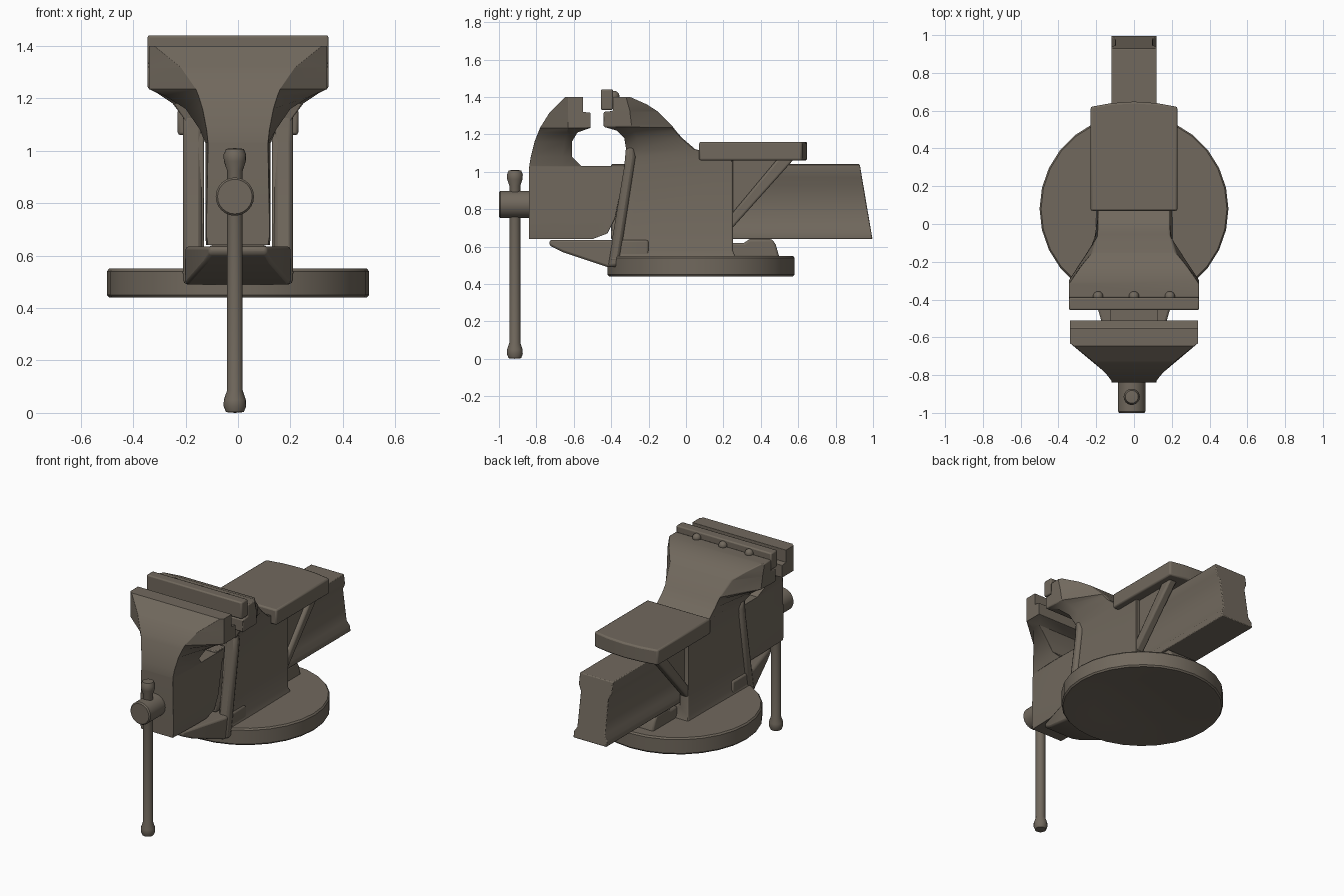
import bpy, bmesh, math
from mathutils import Matrix

cube = bpy.data.objects.get("Cube")
if cube:
    bpy.data.objects.remove(cube, do_unlink=True)

# Single cast-iron colour
iron = bpy.data.materials.new("warm grey iron")
iron.use_nodes = True
iron.diffuse_color = (0.165, 0.14, 0.11, 1)
iron.node_tree.nodes["Principled BSDF"].inputs["Base Color"].default_value = iron.diffuse_color


def finish(name, bm, bevel=0, mirror=False, cutter=None):
    """Turn a bmesh into a finished, smooth-shaded object."""
    bmesh.ops.remove_doubles(bm, verts=bm.verts, dist=0.0001)
    bmesh.ops.recalc_face_normals(bm, faces=bm.faces)
    mesh = bpy.data.meshes.new(name)
    bm.to_mesh(mesh)
    bm.free()
    mesh.materials.append(iron)
    obj = bpy.data.objects.new(name, mesh)
    bpy.context.collection.objects.link(obj)
    if mirror:
        obj.modifiers.new("mirror", "MIRROR")
    if cutter:
        cut = obj.modifiers.new("channel", "BOOLEAN")
        cut.operation = "DIFFERENCE"
        cut.solver = "EXACT"
        cut.object = cutter
    if bevel:
        edge = obj.modifiers.new("bevel", "BEVEL")
        edge.width = bevel
        edge.segments = 2
        edge.limit_method = "ANGLE"
        edge.angle_limit = math.radians(45)
    bpy.ops.object.select_all(action="DESELECT")
    obj.select_set(True)
    bpy.context.view_layer.objects.active = obj
    bpy.ops.object.shade_smooth_by_angle(angle=math.radians(35))
    return obj


def loft(name, rings, **options):
    """Skin a list of point rings and cap both ends."""
    bm = bmesh.new()
    loops = [[bm.verts.new(p) for p in ring] for ring in rings]
    for low, high in zip(loops, loops[1:]):
        for i in range(len(low)):
            j = (i + 1) % len(low)
            bm.faces.new((low[i], low[j], high[j], high[i]))
    bm.faces.new(loops[0])
    bm.faces.new(loops[-1])
    return finish(name, bm, **options)


def box(name, x, y, z, **options):
    corners = [(x[0], z[0]), (x[1], z[0]), (x[1], z[1]), (x[0], z[1])]
    return loft(name, [[(a, depth, b) for a, b in corners] for depth in y], **options)


def side_prism(name, profile, x, **options):
    """Extrude a (y, z) side profile across x."""
    return loft(name, [[(a, y, z) for y, z in profile] for a in x], **options)


def casting(name, levels, **options):
    """Stack symmetric sections: height, then (y, half width) front, middle, back."""
    rings = []
    for z, yf, wf, ym, wm, yb, wb in levels:
        half = [(wf, yf), (wm, ym), (wb, yb)]
        rings.append([(w, y, z) for w, y in half] + [(-w, y, z) for w, y in reversed(half)])
    return loft(name, rings, **options)


def lathe(name, profile, steps, matrix, **options):
    """Spin a (radius, height) profile about its local z axis."""
    bm = bmesh.new()
    verts = [bm.verts.new((r, 0, z)) for r, z in profile]
    edges = [bm.edges.new(pair) for pair in zip(verts, verts[1:])]
    bmesh.ops.spin(bm, geom=verts + edges, cent=(0, 0, 0), axis=(0, 0, 1),
                   angle=math.tau, steps=steps, use_duplicate=False)
    bm.transform(matrix)
    return finish(name, bm, **options)


# Round base with a shallow hollow underside
lathe("round_base",
      [(0, .47), (.3, .46), (.47, .44), (.492, .44), (.5, .45), (.5, .54), (.492, .55), (0, .55)],
      28, Matrix.Translation((0, .08, 0)))

# Fixed body and rear jaw, with a channel for the slide
channel = box("channel_cutter", (-.13, .13), (-.7, .5), (.63, 1.045))
channel.hide_render = True
channel.hide_viewport = True
casting("fixed_jaw_body", [
    (.53, -.4, .215, -.3, .215, .27, .205),
    (.58, -.39, .19, -.3, .19, .25, .19),
    (1.03, -.33, .19, -.25, .19, .25, .19),
    (1.08, -.32, .2, -.25, .19, .25, .19),
    (1.12, -.32, .205, -.25, .2, .05, .19),
    (1.18, -.33, .25, -.26, .24, -.02, .19),
    (1.22, -.37, .31, -.28, .29, -.055, .19),
    (1.24, -.44, .345, -.29, .34, -.07, .195),
    (1.32, -.44, .345, -.3, .345, -.15, .22),
    (1.325, -.39, .345, -.3, .345, -.155, .225),
    (1.36, -.39, .345, -.31, .345, -.21, .27),
    (1.4, -.39, .345, -.32, .345, -.3, .335),
], bevel=.006, cutter=channel)

# Rounded posts on the front edge of the body
side_prism("front_post", [(-.42, .49), (-.36, .49), (-.27, 1.08), (-.28, 1.14),
                          (-.32, 1.14), (-.33, 1.03)],
           (.135, .21), bevel=.018, mirror=True)

# Sloping nose under the slide
loft("lower_nose", [[(-w, y, low), (w, y, low), (w, y, .635), (-w, y, .635)]
                    for y, w, low in [(-.73, .11, .605), (-.66, .13, .57),
                                      (-.42, .2, .49), (-.2, .2, .49)]], bevel=.012)

# Moving jaw
casting("moving_jaw", [
    (.64, -.84, .115, -.6, .122, -.5, .122),
    (.67, -.84, .12, -.6, .124, -.42, .124),
    (.75, -.84, .12, -.6, .124, -.38, .124),
    (1.0, -.84, .115, -.62, .124, -.33, .124),
    (1.03, -.838, .115, -.64, .124, -.33, .124),
    (1.031, -.838, .115, -.66, .126, -.56, .126),
    (1.08, -.83, .12, -.66, .145, -.61, .145),
    (1.16, -.81, .135, -.65, .2, -.61, .2),
    (1.21, -.79, .15, -.635, .28, -.58, .28),
    (1.235, -.78, .16, -.63, .34, -.51, .34),
    (1.315, -.73, .215, -.63, .34, -.51, .34),
    (1.32, -.725, .22, -.63, .34, -.55, .34),
    (1.4, -.645, .32, -.63, .34, -.55, .34),
], bevel=.006)

# Slide bar with an I-shaped section and a slanted rear end
half = [(.12, 1.04), (.12, .97), (.1, .93), (.1, .71), (.12, .68), (.12, .64)]
section = half + [(-x, z) for x, z in reversed(half)]
loft("slide_bar", [[(x, -.4, z) for x, z in section],
                   [(x, .997 - (z - .64) * .17, z) for x, z in section]], bevel=.005)

# Anvil plate with a bowed rear edge
outline = [(-.23, .07), (.23, .07), (.23, .62), (.12, .64), (0, .648), (-.12, .64), (-.23, .62)]
loft("anvil", [[(x, y, z) for x, y in outline] for z in (1.06, 1.16)], bevel=.01)

# Webs and diagonal braces below the anvil
side_prism("anvil_web", [(.24, .72), (.24, 1.07), (.55, 1.07)], (.132, .165), mirror=True)
side_prism("anvil_brace", [(.24, .69), (.24, .77), (.49, 1.07), (.58, 1.07)],
           (.132, .19), bevel=.012, mirror=True)

# Boss behind the body
side_prism("rear_boss", [(.24, .54), (.5, .54), (.48, .61), (.46, .64), (.34, .64),
                         (.31, .62), (.24, .62)], (-.11, .11), bevel=.012)

# Rear jaw plate and its screws
box("jaw_plate", (-.345, .345), (-.455, -.39), (1.33, 1.44), bevel=.008)
for side in (-1, 0, 1):
    bm = bmesh.new()
    bmesh.ops.create_uvsphere(bm, u_segments=14, v_segments=8, radius=.027,
                              matrix=Matrix.Translation((side * .19, -.383, 1.405)))
    finish("plate_screw", bm)

# Screw head, pointing forward
lathe("screw_head", [(0, 0), (.066, 0), (.073, .008), (.073, .17), (0, .17)], 24,
      Matrix.Translation((-.012, -1, .825)) @ Matrix.Rotation(-math.pi / 2, 4, "X"))

# Turning handle with rounded knobs at both ends
knob = [(0, 0), (.034, .003), (.043, .025), (.042, .05), (.03, .085)]
lathe("handle", knob + [(r, 1.01 - h) for r, h in reversed(knob)], 18,
      Matrix.Translation((-.012, -.915, 0)))
